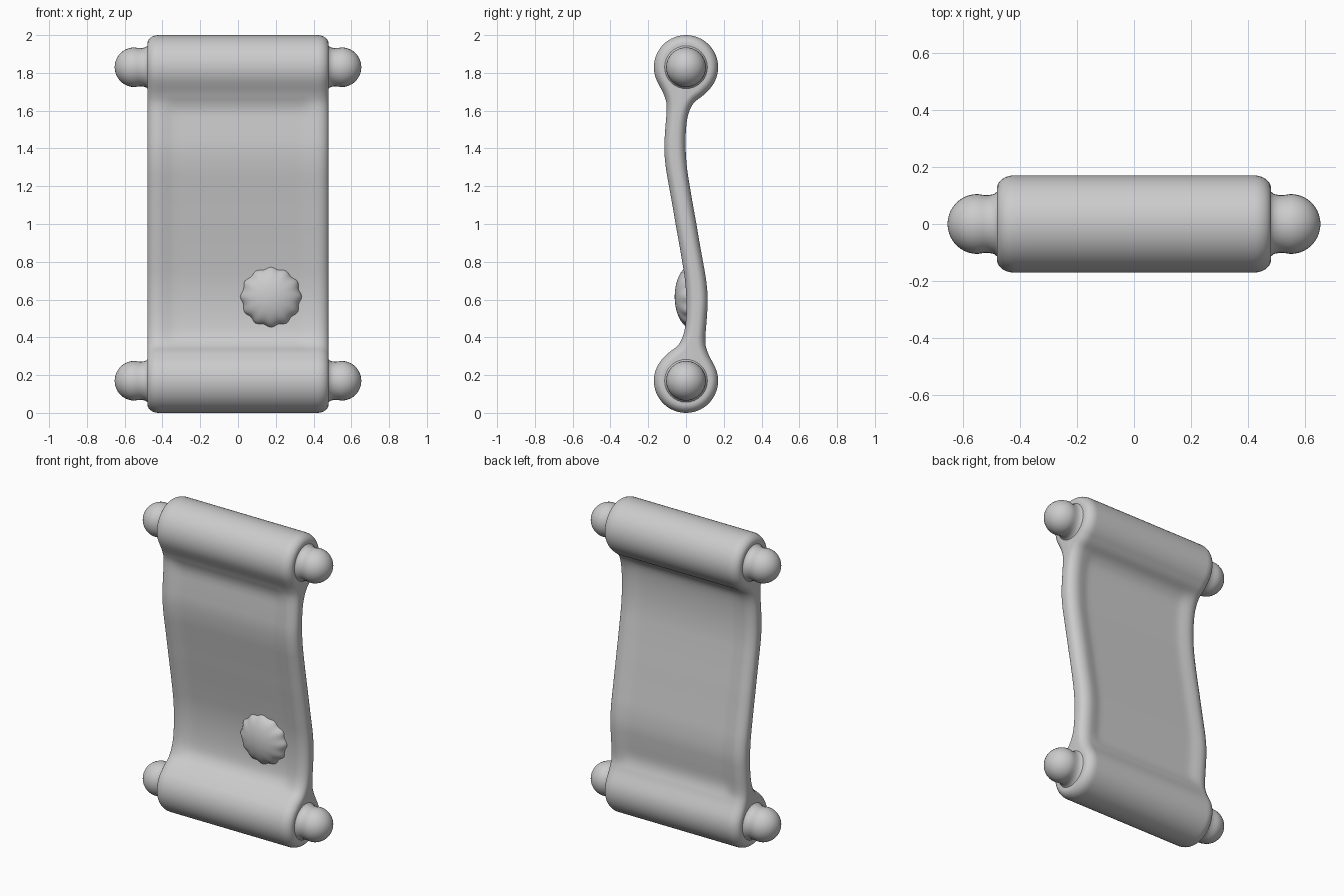
import bpy, bmesh, math
from mathutils import Vector

if "Cube" in bpy.data.objects:
    bpy.data.objects.remove(bpy.data.objects["Cube"])

grey = bpy.data.materials.new("plain grey")
grey.diffuse_color = (0.6, 0.6, 0.6, 1)
grey.use_nodes = True
grey.node_tree.nodes["Principled BSDF"].inputs["Base Color"].default_value = grey.diffuse_color


def make_object(name, rings, closed_ends=True):
    """Skin a list of equally long closed rings of points."""
    bm = bmesh.new()
    rows = [[bm.verts.new(p) for p in ring] for ring in rings]
    for a, b in zip(rows, rows[1:]):
        n = len(a)
        for i in range(n):
            j = (i + 1) % n
            bm.faces.new((a[i], a[j], b[j], b[i]))
    if closed_ends:
        bm.faces.new(rows[0])
        bm.faces.new(rows[-1])
    bmesh.ops.recalc_face_normals(bm, faces=bm.faces)
    mesh = bpy.data.meshes.new(name)
    bm.to_mesh(mesh)
    bm.free()
    mesh.materials.append(grey)
    ob = bpy.data.objects.new(name, mesh)
    bpy.context.collection.objects.link(ob)
    bpy.ops.object.select_all(action='DESELECT')
    ob.select_set(True)
    bpy.context.view_layer.objects.active = ob
    bpy.ops.object.shade_smooth_by_angle(angle=math.radians(50))
    return ob


def smooth_path(pts, steps=4):
    """Catmull-Rom curve through the points, without the last one."""
    p = [Vector(q) for q in pts]
    p = [2 * p[0] - p[1]] + p + [2 * p[-1] - p[-2]]
    out = []
    for a, b, c, d in zip(p, p[1:], p[2:], p[3:]):
        for k in range(steps):
            t = k / steps
            out.append(0.5 * (2 * b + (c - a) * t + (2 * a - 5 * b + 4 * c - d) * t * t
                              + (3 * b - a - 3 * c + d) * t ** 3))
    return out


# Side outline (y, z): the upper half, repeated by a half turn about the middle
R, ZC = 0.17, 1.83
back = [(0.055, 1.0), (0.037, 1.1), (0.02, 1.2), (0.005, 1.3), (-0.002, 1.4),
        (0.0, 1.5), (0.012, 1.58), (0.04, 1.64), (0.09, 1.68), (0.13, 1.72)]
front = [(-0.145, 1.74), (-0.115, 1.68), (-0.102, 1.62), (-0.11, 1.5), (-0.115, 1.4),
         (-0.107, 1.3), (-0.09, 1.2), (-0.072, 1.1), (-0.055, 1.0)]
roll = [Vector((R * math.cos(a), ZC + R * math.sin(a)))
        for a in (math.radians(-40 + 252 * i / 40) for i in range(1, 40))]
half = smooth_path(back) + [Vector(back[-1])] + roll + smooth_path(front)
outline = half + [Vector((-p.x, 2 - p.y)) for p in half]
count = len(outline)
inward = []
for i in range(count):
    t = (outline[(i + 1) % count] - outline[i - 1]).normalized()
    inward.append(Vector((-t.y, t.x)))


def ease(t):
    t = max(0, min(1, t))
    return t * t * (3 - 2 * t)


def section(x, inset):
    """Outline at x: rounded near the ends, sheet a little thinner between its rims."""
    ring = []
    for p, n in zip(outline, inward):
        thin = 0.014 * ease((0.42 - abs(x)) / 0.09) * ease((0.68 - abs(p.y - 1)) / 0.1)
        q = p + n * (inset + thin)
        ring.append((x, q.x, q.y))
    return ring


# Parchment with its two rolls
side = [(x, 0) for x in (0.1, 0.2, 0.3, 0.33, 0.35, 0.37, 0.39, 0.41)]
side += [(0.42 + 0.06 * math.sin(t), 0.045 * (1 - math.cos(t)))
         for t in (math.pi / 2 * k / 8 for k in range(9))]
stations = [(-x, d) for x, d in reversed(side)] + [(0, 0)] + side
make_object("parchment", [section(x, d) for x, d in stations])

# Rod knobs: flared neck and ball end
neck = [(0.455, 0.15), (0.468, 0.13), (0.478, 0.115), (0.49, 0.105), (0.51, 0.101), (0.53, 0.102)]
ball = [(0.548 + 0.105 * math.sin(t), 0.105 * math.cos(t))
        for t in (math.pi / 2 * k / 10 for k in range(10))]
for level, z in (("upper", ZC), ("lower", 2 - ZC)):
    for hand, s in (("left", -1), ("right", 1)):
        rings = [[(s * x, r * math.cos(2 * math.pi * i / 32), z + r * math.sin(2 * math.pi * i / 32))
                  for i in range(32)] for x, r in neck + ball + [(0.653, 0.002)]]
        make_object(f"{level}_{hand}_knob", rings)

# Wax seal: shallow dome with a scalloped edge
rings = []
for k in range(11):
    t = math.pi / 2 * k / 10
    ring = []
    for i in range(72):
        a = 2 * math.pi * i / 72
        r = max(0.002, 0.158 * math.cos(t)) * (1 + 0.04 * math.cos(t) ** 4 * math.cos(12 * a))
        ring.append((0.175 + r * math.cos(a), 0.022 - 0.082 * math.sin(t), 0.615 + r * math.sin(a)))
    rings.append(ring)
make_object("wax_seal", rings)
